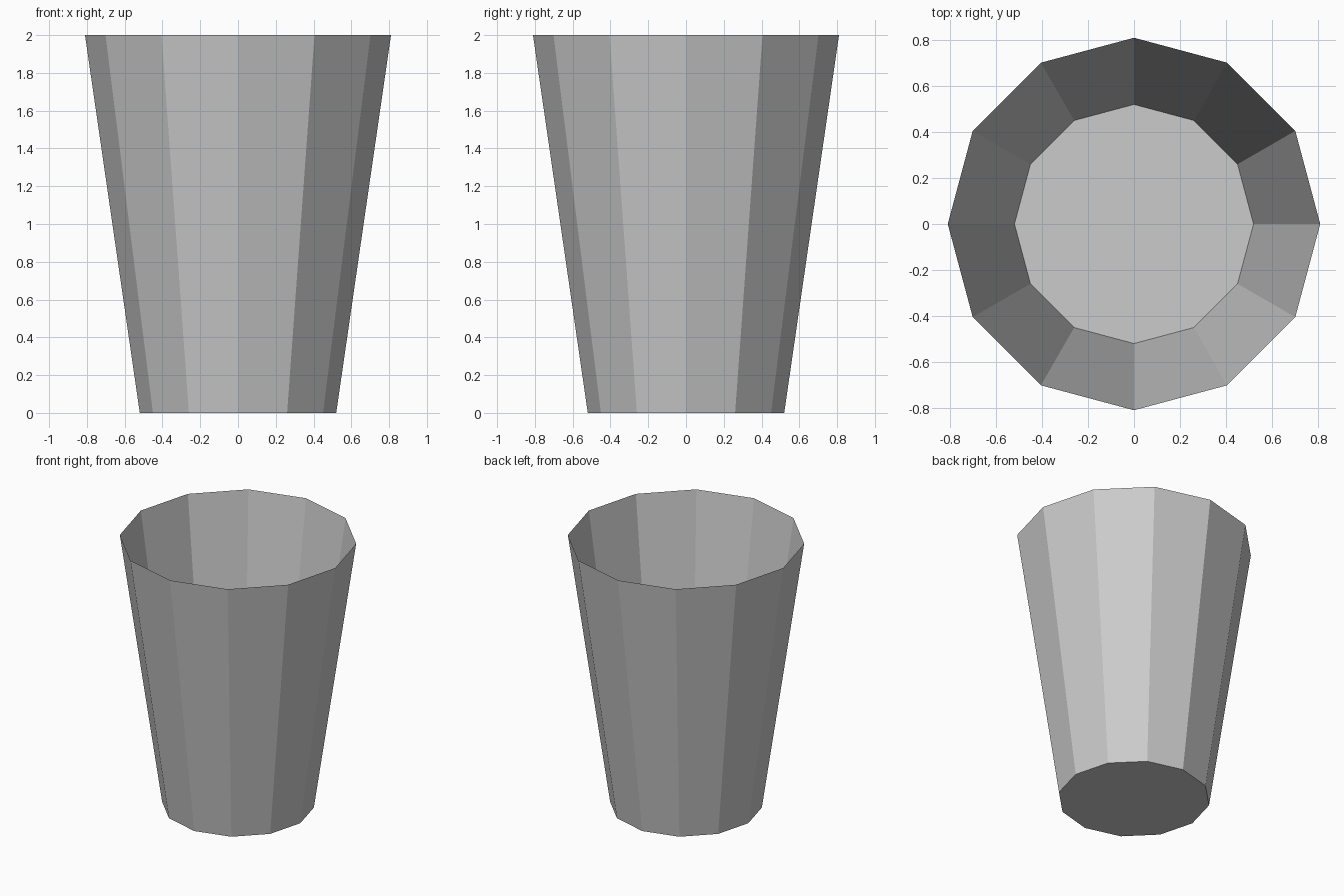
import bpy, bmesh

if "Cube" in bpy.data.objects:
    bpy.data.objects.remove(bpy.data.objects["Cube"])

SIDES, R_BOTTOM, R_TOP, HEIGHT = 12, 0.52, 0.81, 2.0

# Open tapered cup: thin twelve-sided wall with a flat floor
bm = bmesh.new()
floor = bmesh.ops.create_circle(bm, cap_ends=True, segments=SIDES, radius=R_BOTTOM)["verts"]
rim_edges = list(bm.edges)
wall = bmesh.ops.extrude_edge_only(bm, edges=rim_edges)["geom"]
for v in (g for g in wall if isinstance(g, bmesh.types.BMVert)):
    v.co *= R_TOP / R_BOTTOM
    v.co.z = HEIGHT
bmesh.ops.recalc_face_normals(bm, faces=bm.faces)

# Make sure the floor faces down and the wall faces out
bm.normal_update()
base = next(f for f in bm.faces if len(f.verts) == SIDES)
if base.normal.z > 0:
    bmesh.ops.reverse_faces(bm, faces=bm.faces)

mesh = bpy.data.meshes.new("cup")
bm.to_mesh(mesh)
bm.free()
bpy.context.collection.objects.link(bpy.data.objects.new("cup", mesh))
